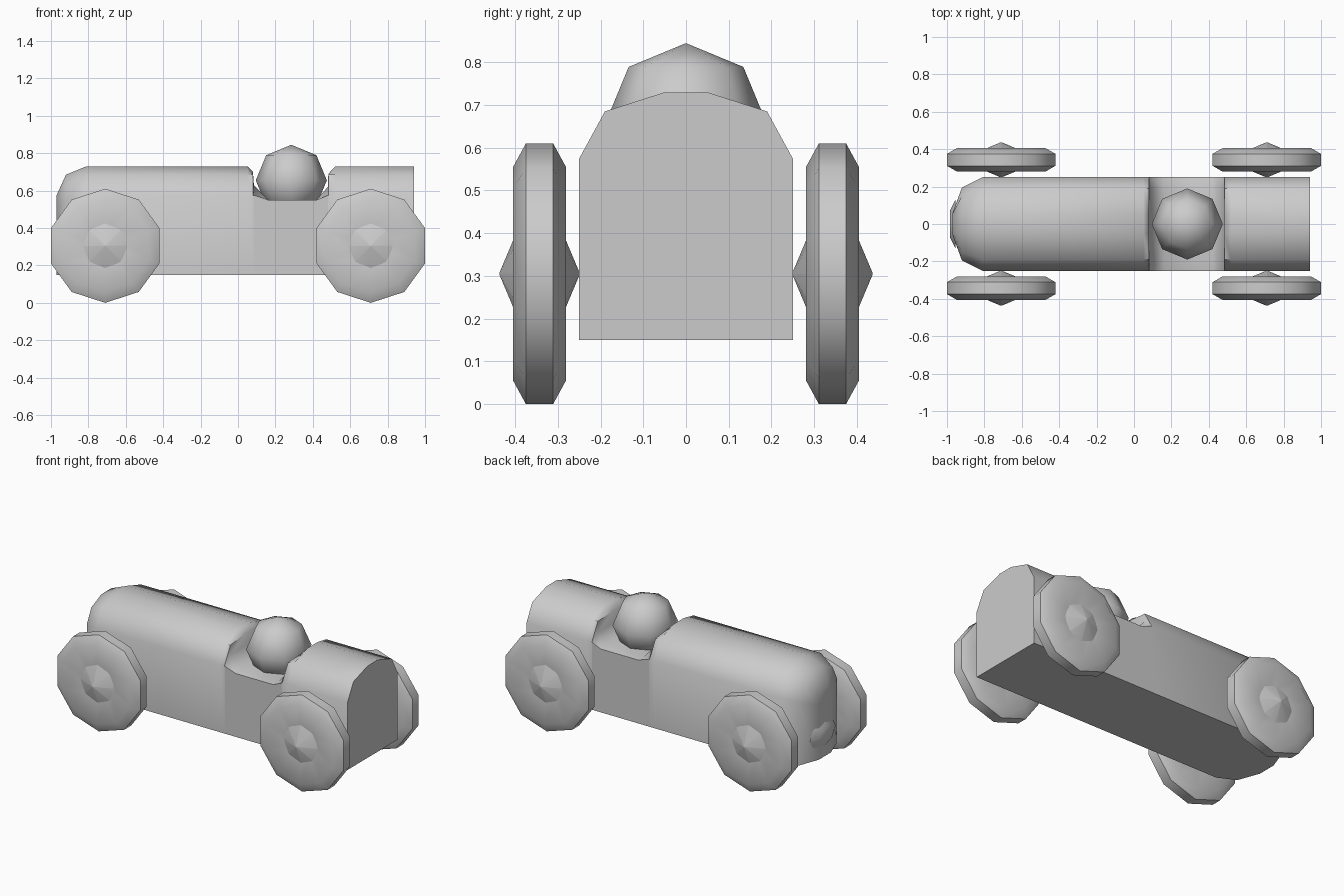
import bpy
import bmesh
from math import pi, sin, cos, radians

cube = bpy.data.objects.get("Cube")
if cube:
    bpy.data.objects.remove(cube, do_unlink=True)

grey = bpy.data.materials.new("plain grey")
grey.use_nodes = True
grey.diffuse_color = (0.6, 0.6, 0.6, 1)
grey.node_tree.nodes["Principled BSDF"].inputs["Base Color"].default_value = (0.6, 0.6, 0.6, 1)


def finish(bm, name, location=(0, 0, 0), angle=50):
    bmesh.ops.recalc_face_normals(bm, faces=bm.faces)
    mesh = bpy.data.meshes.new(name)
    bm.to_mesh(mesh)
    bm.free()
    mesh.materials.append(grey)
    obj = bpy.data.objects.new(name, mesh)
    bpy.context.collection.objects.link(obj)
    obj.location = location
    bpy.ops.object.select_all(action="DESELECT")
    obj.select_set(True)
    bpy.context.view_layer.objects.active = obj
    bpy.ops.object.shade_smooth_by_angle(angle=radians(angle))
    return obj


def loft(rings):
    """Join closed rings of points and cap both ends."""
    bm = bmesh.new()
    loops = [[bm.verts.new(p) for p in ring] for ring in rings]
    for a, b in zip(loops, loops[1:]):
        for i in range(len(a)):
            j = (i + 1) % len(a)
            bm.faces.new((a[i], a[j], b[j], b[i]))
    bm.faces.new(loops[0])
    bm.faces.new(loops[-1])
    return bm


def lathe(profile, sides):
    """Rings of (offset, radius) around the y axis, one corner pointing up."""
    turns = [2 * pi * i / sides for i in range(sides)]
    return loft([[(r * sin(t), y, r * cos(t)) for t in turns] for y, r in profile])


# Body: half sections lofted along x, lowered where the cockpit is
full = [(0.25, 0.15), (0.25, 0.575), (0.19, 0.685), (0.05, 0.73)]
shoulder = [(0.195, 0.15), (0.195, 0.55), (0.15, 0.64), (0.05, 0.685)]
tip = [(0.06, 0.15), (0.06, 0.5), (0.055, 0.545), (0.04, 0.575)]
cockpit = [(0.05, 0.73), (0.08, 0.70), (0.085, 0.63), (0.16, 0.55),
           (0.42, 0.55), (0.48, 0.62), (0.483, 0.69), (0.52, 0.73)]
stations = [(-0.97, tip, 1), (-0.92, shoulder, 1), (-0.81, full, 1)]
stations += [(x, full, top) for x, top in cockpit] + [(0.94, full, 1)]
rings = []
for x, half, top in stations:
    right = [(x, y, min(z, top)) for y, z in half]
    rings.append(right + [(x, -y, z) for x, y, z in reversed(right)])
finish(loft(rings), "body")

# Driver's head: low-poly ball sitting in the cockpit
bm = bmesh.new()
bmesh.ops.create_uvsphere(bm, u_segments=8, v_segments=4, radius=0.19)
finish(bm, "driver_head", (0.285, 0, 0.655))

# Nose badge plate: shallow oval cap
bm = lathe([(0, 0.13), (0.03, 0.07)], 8)
for v in bm.verts:
    x, y, z = v.co
    v.co = (-y, x, z * 0.75)
finish(bm, "nose_cap", (-0.955, 0, 0.29))

# Wheels with dished faces and pointed hubs
tyre = [(-0.042, 0.1), (-0.062, 0.25), (-0.032, 0.305),
        (0.032, 0.305), (0.062, 0.25), (0.042, 0.1)]
hub = [(-0.094, 0.002), (0, 0.225), (0.094, 0.002)]
for end, x in (("front", -0.71), ("rear", 0.71)):
    for side, y in (("left", -0.343), ("right", 0.343)):
        place = (x, y, 0.305)
        finish(lathe(tyre, 10), f"{end}_{side}_wheel", place)
        finish(lathe(hub, 8), f"{end}_{side}_hub", place)
